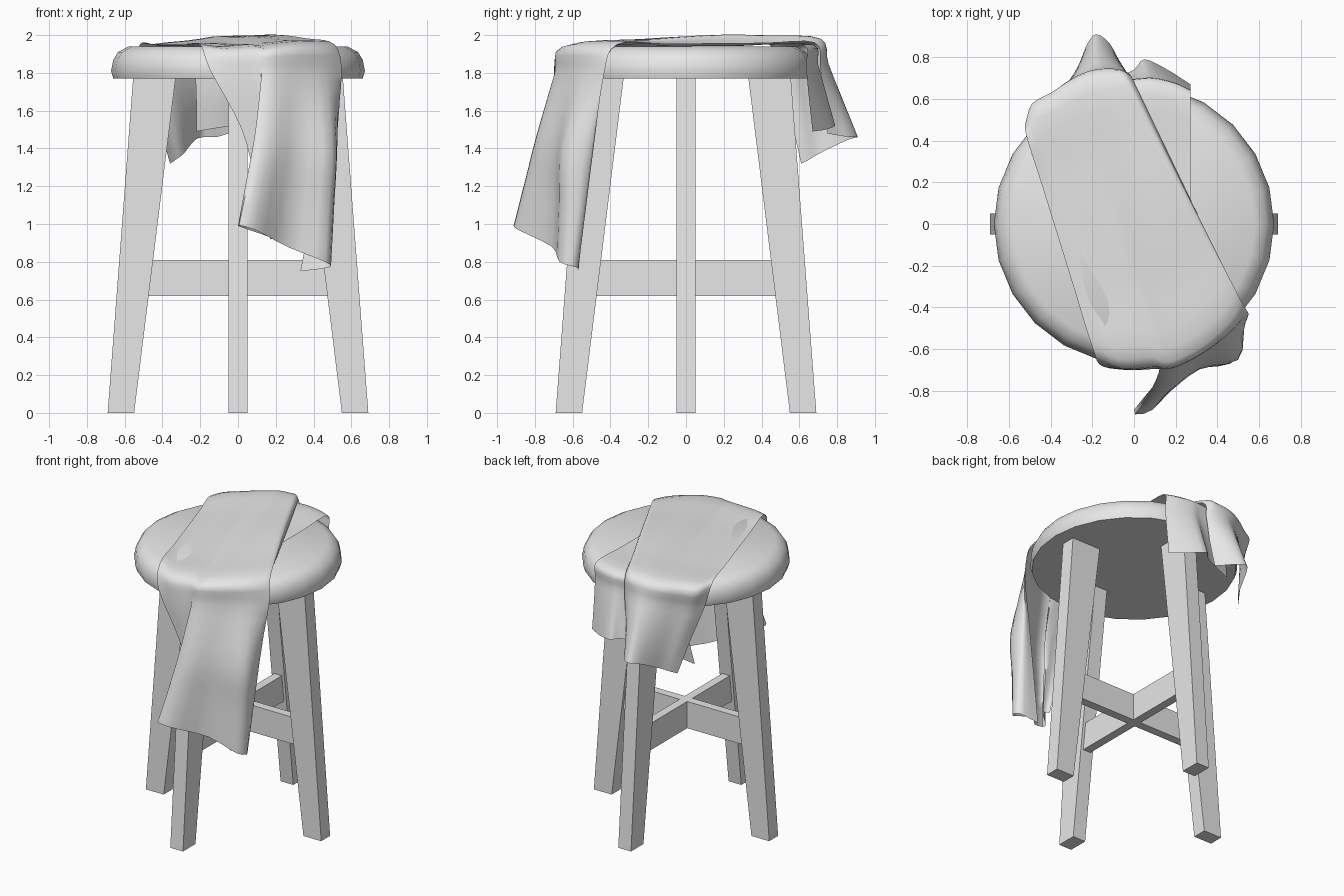
import bpy
import bmesh
import math
from mathutils import Vector

default_cube = bpy.data.objects.get("Cube")
if default_cube:
    bpy.data.objects.remove(default_cube, do_unlink=True)

# One plain grey for everything
grey = bpy.data.materials.new("plain_grey")
grey.use_nodes = True
grey.diffuse_color = (0.8, 0.8, 0.8, 1)
grey.node_tree.nodes["Principled BSDF"].inputs["Base Color"].default_value = grey.diffuse_color


def add_object(name, bm, smooth_angle=None):
    """Turn a bmesh into a named, coloured object."""
    mesh = bpy.data.meshes.new(name)
    bm.to_mesh(mesh)
    bm.free()
    mesh.materials.append(grey)
    obj = bpy.data.objects.new(name, mesh)
    bpy.context.collection.objects.link(obj)
    if smooth_angle:
        bpy.ops.object.select_all(action="DESELECT")
        obj.select_set(True)
        bpy.context.view_layer.objects.active = obj
        bpy.ops.object.shade_smooth_by_angle(angle=math.radians(smooth_angle))
    return obj


def bridge(bm, first, second, closed):
    """Join two rows of vertices with quads."""
    count = len(first)
    for i in range(count if closed else count - 1):
        j = (i + 1) % count
        bm.faces.new((first[i], first[j], second[j], second[i]))


def prism(name, outline, half_width, angle):
    """Extrude an outline in the radial/height plane, then turn it about z."""
    bm = bmesh.new()
    sides = [[bm.verts.new((r, s * half_width, z)) for r, z in outline] for s in (-1, 1)]
    bridge(bm, sides[0], sides[1], True)
    for side in sides:
        bm.faces.new(side)
    bmesh.ops.recalc_face_normals(bm, faces=bm.faces[:])
    obj = add_object(name, bm)
    obj.rotation_euler.z = angle
    return obj


# Seat: rounded disc turned from a profile
def make_seat(profile, segments):
    bm = bmesh.new()
    rings = []
    for radius, z in profile:
        turns = [math.tau * i / segments for i in range(segments)]
        rings.append([bm.verts.new((radius * math.cos(a), radius * math.sin(a), z)) for a in turns])
    for lower, upper in zip(rings, rings[1:]):
        bridge(bm, lower, upper, True)
    bm.faces.new(rings[0])
    bm.faces.new(rings[-1])
    bmesh.ops.recalc_face_normals(bm, faces=bm.faces[:])
    return add_object("seat", bm, 40)


make_seat([(0.66, 1.77), (0.672, 1.81), (0.66, 1.87), (0.635, 1.91), (0.58, 1.94)], 24)

# Legs: tapered and splayed, one on each side
leg_outline = [(0.55, 0), (0.69, 0), (0.555, 1.775), (0.33, 1.775)]
for i, side in enumerate(("left", "back", "right", "front")):
    prism(side + "_leg", leg_outline, 0.05, i * math.pi / 2)

# Crossed stretchers between the legs
bar_outline = [(-0.48, 0.62), (0.48, 0.62), (0.46, 0.81), (-0.46, 0.81)]
for i, side in enumerate(("side", "front_back")):
    prism(side + "_stretcher", bar_outline, 0.03, i * math.pi / 2)


def spline(points, steps):
    """Resample points with a smooth curve that passes through them."""
    padded = [2 * points[0] - points[1]] + points + [2 * points[-1] - points[-2]]
    result = []
    for a, b, c, d in zip(padded, padded[1:], padded[2:], padded[3:]):
        for k in range(steps):
            t = k / steps
            bend = (2 * a - 5 * b + 4 * c - d) * t + (3 * (b - c) + d - a) * t * t
            result.append(b + ((c - a) + bend) * t / 2)
    return result + [points[-1]]


def vectors(row):
    return [Vector(p) for p in row]


def blend(first, second, t):
    return [a.lerp(b, t) for a, b in zip(first, second)]


def push_out(row, radius):
    """Keep a row of cloth points outside the seat rim."""
    result = []
    for p in row:
        reach = max(1, radius / math.hypot(p.x, p.y))
        result.append(Vector((p.x * reach, p.y * reach, p.z)))
    return result


def drape(name, rows):
    """Smooth cloth sheet through rows of control points."""
    columns = [spline(list(column), 4) for column in zip(*rows)]
    bm = bmesh.new()
    grid = [[bm.verts.new(p) for p in spline(list(row), 3)] for row in zip(*columns)]
    for first, second in zip(grid, grid[1:]):
        bridge(bm, first, second, False)
    bmesh.ops.recalc_face_normals(bm, faces=bm.faces[:])
    return add_object(name, bm, 60)


# Main cloth: rows run from the free left edge to the folded right edge
back_hem = vectors([
    (-0.36, 0.61, 1.32), (-0.33, 0.65, 1.34), (-0.29, 0.7, 1.37),
    (-0.25, 0.8, 1.42), (-0.22, 0.87, 1.45), (-0.18, 0.91, 1.46),
    (-0.12, 0.87, 1.46), (-0.08, 0.8, 1.47), (-0.05, 0.75, 1.48)])
back_rim = vectors([
    (-0.52, 0.44, 1.95), (-0.49, 0.55, 1.94), (-0.4, 0.6, 1.95),
    (-0.3, 0.66, 1.96), (-0.22, 0.69, 1.97), (-0.16, 0.7, 1.98),
    (-0.1, 0.71, 1.98), (-0.04, 0.71, 1.98), (0, 0.68, 1.96)])
front_rim = vectors([
    (-0.2, -0.59, 1.95), (-0.08, -0.65, 1.93), (0.08, -0.64, 1.94),
    (0.14, -0.66, 1.93), (0.2, -0.65, 1.94), (0.32, -0.59, 1.95),
    (0.45, -0.48, 1.95), (0.51, -0.38, 1.95), (0.5, -0.36, 1.95)])
front_middle = vectors([
    (0.02, -0.69, 1.5), (0.08, -0.69, 1.5), (0.17, -0.69, 1.5),
    (0.09, -0.78, 1.48), (0.18, -0.78, 1.46), (0.32, -0.69, 1.42),
    (0.5, -0.64, 1.4), (0.52, -0.5, 1.4), (0.46, -0.5, 1.4)])
front_hem = vectors([
    (0.17, -0.64, 0.92), (0.19, -0.66, 0.92), (0.2, -0.68, 0.92),
    (0, -0.89, 0.99), (0.09, -0.89, 0.97), (0.26, -0.71, 0.88),
    (0.46, -0.67, 0.8), (0.48, -0.58, 0.77), (0.33, -0.57, 0.75)])

# The sheet rises gently toward its fold, which tucks back down
top_rows = []
for t in (0.25, 0.5, 0.75):
    row = blend(back_rim, front_rim, t)
    for i, p in enumerate(row[:-1]):
        p.z += 0.033 * min(i / 6, 1) * math.sin(math.pi * t)
    top_rows.append(row)

main_rows = [
    back_hem,
    push_out(blend(back_rim, back_hem, 0.6), 0.7),
    push_out(blend(back_rim, back_hem, 0.25), 0.71),
    back_rim, *top_rows, front_rim,
    push_out(blend(front_rim, front_middle, 0.3), 0.7),
    front_middle,
    blend(front_middle, front_hem, 0.5),
    front_hem]
drape("draped_cloth", main_rows)

# Under layer: flap of the same cloth showing at the back left
flap_hem = vectors([
    (-0.22, 0.67, 1.49), (-0.1, 0.7, 1.51), (0, 0.74, 1.52),
    (0.05, 0.79, 1.52), (0.16, 0.74, 1.5), (0.27, 0.67, 1.49)])
flap_rim = vectors([
    (-0.22, 0.62, 1.95), (-0.1, 0.65, 1.95), (0.02, 0.67, 1.95),
    (0.1, 0.67, 1.95), (0.2, 0.65, 1.95), (0.27, 0.62, 1.95)])
flap_end = [Vector((-0.2 + 0.094 * i, 0.08, 1.948)) for i in range(6)]
drape("cloth_under_layer", [
    flap_hem,
    push_out(blend(flap_rim, flap_hem, 0.6), 0.69),
    push_out(blend(flap_rim, flap_hem, 0.25), 0.69),
    flap_rim,
    blend(flap_rim, flap_end, 0.5),
    flap_end])
